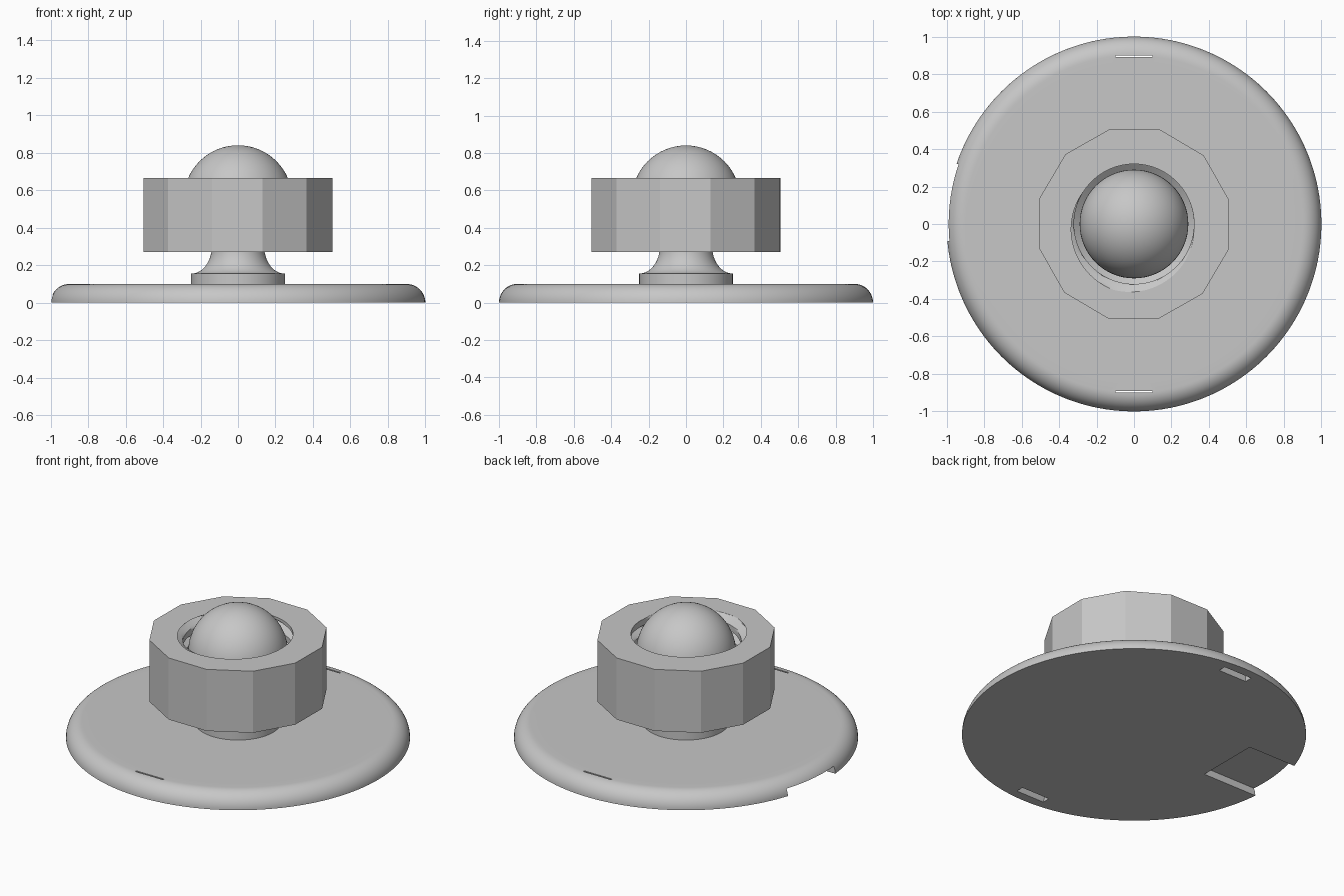
import bpy, bmesh, math

if "Cube" in bpy.data.objects:
    bpy.data.objects.remove(bpy.data.objects["Cube"], do_unlink=True)

grey = bpy.data.materials.new("plain grey")
grey.use_nodes = True
colour = (0.57, 0.57, 0.57, 1)
grey.diffuse_color = colour
for node in grey.node_tree.nodes:
    if node.type == 'BSDF_PRINCIPLED':
        node.inputs["Base Color"].default_value = colour


def finish(name, bm):
    bmesh.ops.recalc_face_normals(bm, faces=bm.faces)
    mesh = bpy.data.meshes.new(name)
    bm.to_mesh(mesh)
    bm.free()
    mesh.materials.append(grey)
    obj = bpy.data.objects.new(name, mesh)
    bpy.context.collection.objects.link(obj)
    return obj


def loft(name, rings):
    """Closed solid through a stack of equal rings of points."""
    bm = bmesh.new()
    loops = [[bm.verts.new(p) for p in ring] for ring in rings]
    for low, high in zip(loops, loops[1:]):
        n = len(low)
        for i in range(n):
            j = (i + 1) % n
            bm.faces.new((low[i], low[j], high[j], high[i]))
    bm.faces.new(loops[0])
    bm.faces.new(loops[-1])
    return finish(name, bm)


def ring(radius, z, sides=96, turn=0.0):
    """Ring of points; radius is a number or a function of angle and height."""
    points = []
    for i in range(sides):
        a = math.tau * i / sides + turn
        r = radius(a, z) if callable(radius) else radius
        points.append((r * math.cos(a), r * math.sin(a), z))
    return points


def rect(x0, x1, y0, y1, z):
    return [(x0, y0, z), (x1, y0, z), (x1, y1, z), (x0, y1, z)]


def cut(obj, cutter):
    mod = obj.modifiers.new("cut", 'BOOLEAN')
    mod.object = cutter
    mod.solver = 'EXACT'
    bpy.context.view_layer.objects.active = obj
    bpy.ops.object.modifier_apply(modifier=mod.name)
    bpy.data.objects.remove(cutter, do_unlink=True)


def smooth(obj):
    bpy.ops.object.select_all(action='DESELECT')
    obj.select_set(True)
    bpy.context.view_layer.objects.active = obj
    bpy.ops.object.shade_smooth_by_angle(angle=math.radians(25))


# Base disc with a rounded upper rim
steps = 12
rim = []
for i in range(steps + 1):
    a = math.pi / 2 * i / steps
    rim.append(ring(0.9 + 0.1 * math.cos(a), 0.1 * math.sin(a), 128))
base = loft("base_disc", rim + [ring(0.85, 0.1, 128)])

# Cable notch under the rim
cut(base, loft("notch_cutter", [rect(-1.2, -0.61, -0.09, 0.32, z) for z in (-0.1, 0.045)]))

# Mounting slots, wide below and narrow on top
for side in (-1, 1):
    widths = ((0.945, -0.01), (0.94, 0.0), (0.9, 0.09), (0.9, 0.15))
    cut(base, loft("slot_cutter", [rect(-0.1, 0.1, side * 0.89, side * y, z) for y, z in widths]))
smooth(base)

# Collar and flared stem
smooth(loft("collar", [ring(0.25, 0.09), ring(0.25, 0.155)]))
flare = [ring(0.25 - 0.11 * math.sin(a), 0.3 - 0.145 * math.cos(a))
         for a in (math.pi / 2 * i / steps for i in range(steps + 1))]
smooth(loft("stem", flare + [ring(0.14, 0.36)]))

# Ball on the stem
bm = bmesh.new()
bmesh.ops.create_uvsphere(bm, u_segments=64, v_segments=32, radius=0.29)
bmesh.ops.translate(bm, verts=bm.verts, vec=(0, 0, 0.55))
smooth(finish("ball", bm))

# Twelve-sided nut
nut_bottom, nut_top = 0.27, 0.665
nut = loft("nut", [ring(0.522, z, 12, math.radians(14.5)) for z in (nut_bottom, nut_top)])


# Threaded bore of the nut
def thread(angle, z):
    pitch = 0.1
    phase = ((z - nut_top) / pitch - (angle - math.radians(255)) / math.tau + 0.5) % 1
    groove = max(0, 1 - abs(phase - 0.5) / 0.29)
    fade = min(1, max(0, (z - 0.42) / 0.05))
    return 0.32 + 0.05 * groove * fade


neck = [ring(0.22, 0.2), ring(0.22, 0.33)]
cut(nut, loft("bore_cutter", neck + [ring(thread, 0.41 + 0.0077 * i) for i in range(44)]))
smooth(nut)
